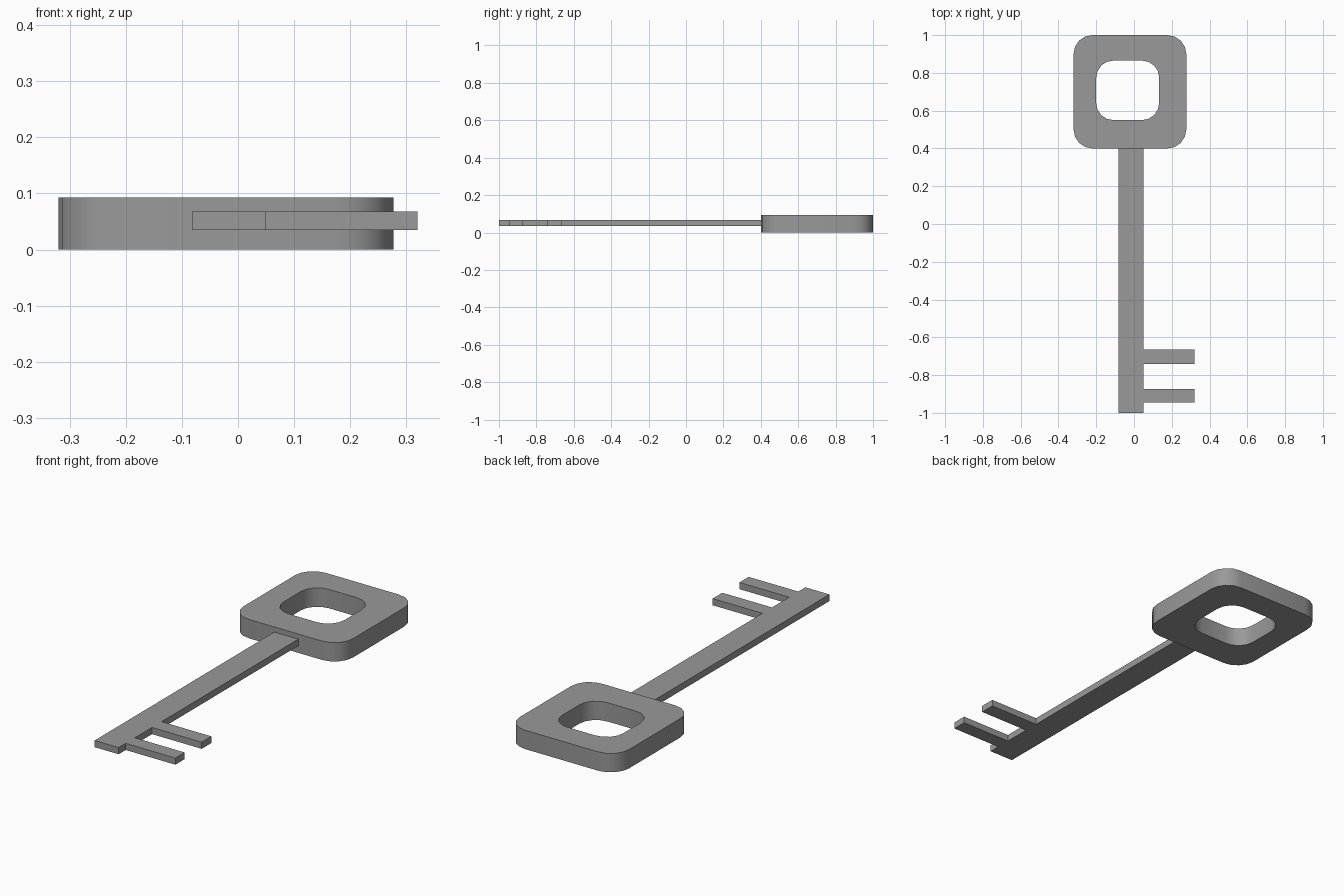
import bpy, bmesh, math

cube = bpy.data.objects.get("Cube")
if cube:
    bpy.data.objects.remove(cube, do_unlink=True)

grey = bpy.data.materials.new("grey metal")
grey.use_nodes = True
colour = (0.32, 0.32, 0.32, 1)
grey.diffuse_color = colour
grey.node_tree.nodes["Principled BSDF"].inputs["Base Color"].default_value = colour


def finish(name, bm):
    bmesh.ops.recalc_face_normals(bm, faces=bm.faces)
    mesh = bpy.data.meshes.new(name)
    bm.to_mesh(mesh)
    bm.free()
    mesh.materials.append(grey)
    obj = bpy.data.objects.new(name, mesh)
    bpy.context.collection.objects.link(obj)
    return obj


def rounded_rect(x0, x1, y0, y1, r, steps=4):
    """Outline points, counter-clockwise from the right side."""
    centres = [(x1 - r, y1 - r), (x0 + r, y1 - r), (x0 + r, y0 + r), (x1 - r, y0 + r)]
    return [(cx + r * math.cos(a), cy + r * math.sin(a))
            for q, (cx, cy) in enumerate(centres)
            for a in [(q + i / steps) * math.pi / 2 for i in range(steps + 1)]]


def slab(name, outline, z0, z1):
    bm = bmesh.new()
    face = bm.faces.new([bm.verts.new((x, y, z0)) for x, y in outline])
    ext = bmesh.ops.extrude_face_region(bm, geom=[face], use_keep_orig=True)
    verts = [g for g in ext["geom"] if isinstance(g, bmesh.types.BMVert)]
    bmesh.ops.translate(bm, verts=verts, vec=(0, 0, z1 - z0))
    return finish(name, bm)


# Bow: rounded square frame with a rounded square hole
bm = bmesh.new()
outer = rounded_rect(-0.32, 0.277, 0.4, 1.0, 0.1)
inner = rounded_rect(-0.2, 0.133, 0.55, 0.865, 0.09)
rings = [[bm.verts.new((x, y, z)) for x, y in pts]
         for pts, z in ((outer, 0), (outer, 0.093), (inner, 0.093), (inner, 0))]
n = len(outer)
for k in range(4):
    a, b = rings[k], rings[(k + 1) % 4]
    for i in range(n):
        j = (i + 1) % n
        bm.faces.new((a[i], a[j], b[j], b[i]))
bow = finish("bow", bm)
bpy.context.view_layer.objects.active = bow
bow.select_set(True)
bpy.ops.object.shade_smooth_by_angle(angle=math.radians(30))

# Shaft and its two teeth as one flat outline
edge, tip = 0.049, 0.32
outline = [(-0.082, 0.4), (-0.082, -1.0), (edge, -1.0)]
for y0, y1 in ((-0.945, -0.873), (-0.74, -0.665)):
    outline += [(edge, y0), (tip, y0), (tip, y1), (edge, y1)]
outline.append((edge, 0.4))
slab("shaft_with_teeth", outline, 0.035, 0.068)
